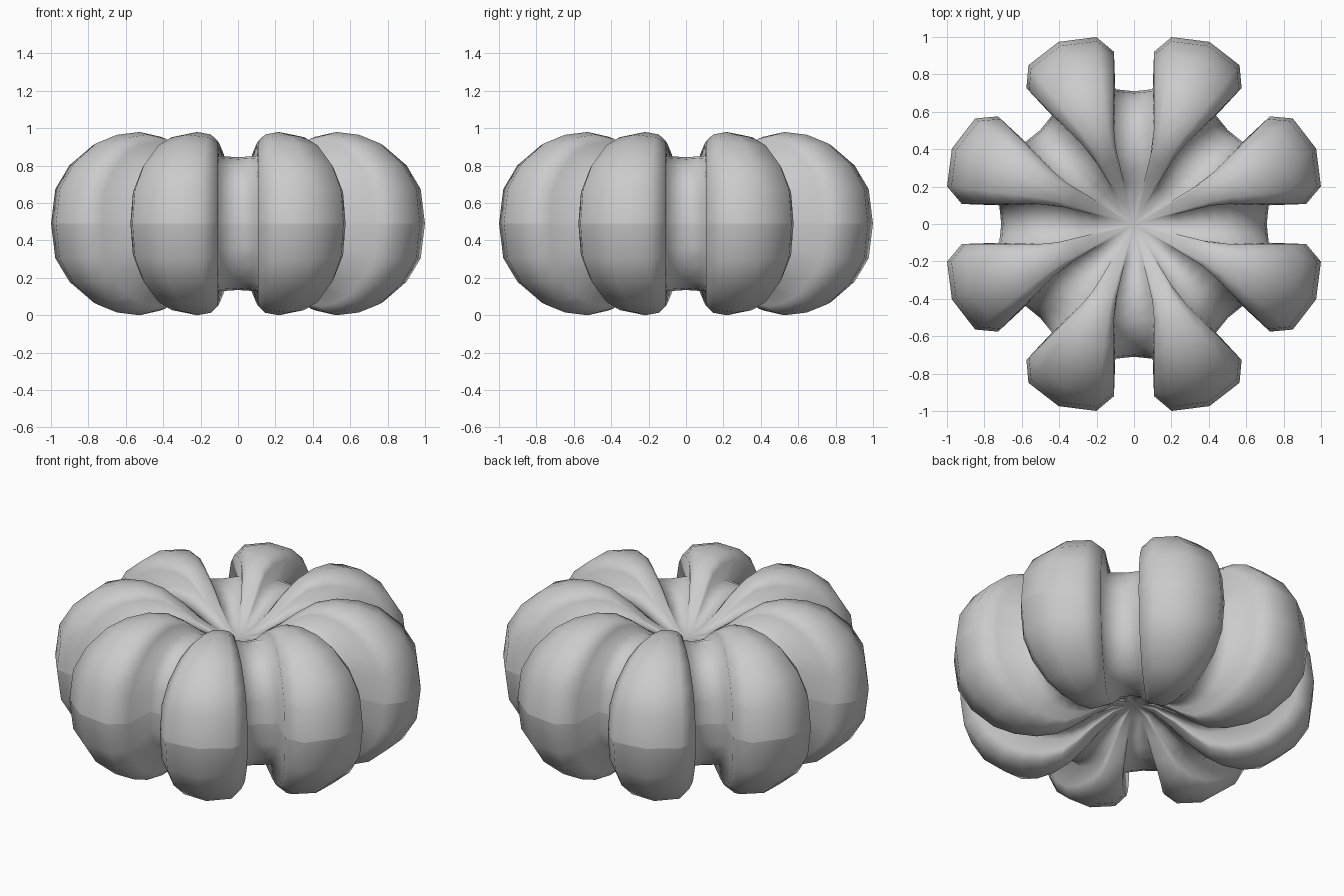
import bpy, bmesh
from math import asin, cos, sin, radians

cube = bpy.data.objects.get("Cube")
if cube:
    bpy.data.objects.remove(cube, do_unlink=True)

LOBES = 8
HALF = radians(22.5)
MID = 0.49

# Upper meridian curves (radius, height): along a lobe crest and a groove floor
crest = [(1.054, .49), (1.03, .68), (.95, .81), (.82, .92), (.70, .965),
         (.57, .98), (.45, .955), (.35, .89), (.24, .80), (.12, .725)]
groove = [(.71, .49), (.70, .62), (.66, .72), (.58, .80), (.51, .835),
          (.43, .845), (.36, .84), (.29, .815), (.22, .775), (.12, .725)]
CENTRE = 0.70


def section(g, c):
    """Points (angle, radius, height) across one lobe, groove to groove."""
    def blend(k):
        return g[0] + (c[0] - g[0]) * k, g[1] + (c[1] - g[1]) * k

    def wall(k, width):
        return min(asin(min(width / blend(k)[0], 1)), HALF * .6)

    foot, side = wall(.05, .1), wall(.63, .107)
    shoulder = side + .3 * (HALF - side)
    half = [(0, 0), (foot, .05), (side, .63), (shoulder, .9), (HALF, 1)]
    full = half + [(2 * HALF - a, k) for a, k in half[-2:0:-1]]
    return [(a, *blend(k)) for a, k in full]


def ring(bm, g, c, flip):
    verts = []
    for i in range(LOBES):
        for a, r, z in section(g, c):
            a += i * 2 * HALF
            verts.append(bm.verts.new((r * cos(a), r * sin(a), 2 * MID - z if flip else z)))
    return verts


# Ribbed body: rings from the lower dimple, round the outside, to the upper dimple
bm = bmesh.new()
pairs = list(zip(groove, crest))
rings = [ring(bm, g, c, True) for g, c in pairs[:0:-1]]
rings += [ring(bm, g, c, False) for g, c in pairs]
n = len(rings[0])
for low, high in zip(rings, rings[1:]):
    for i in range(n):
        j = (i + 1) % n
        bm.faces.new((low[i], low[j], high[j], high[i]))

# Dimple centres
for loop, z in ((rings[0], 2 * MID - CENTRE), (rings[-1], CENTRE)):
    tip = bm.verts.new((0, 0, z))
    for i in range(n):
        bm.faces.new((loop[i], loop[(i + 1) % n], tip))
bmesh.ops.recalc_face_normals(bm, faces=bm.faces)

# Smooth halves that meet in a hard line round the middle
for f in bm.faces:
    f.smooth = True
for e in bm.edges:
    e.smooth = not all(abs(v.co.z - MID) < 1e-4 for v in e.verts)

mesh = bpy.data.meshes.new("ribbed_body")
bm.to_mesh(mesh)
bm.free()
body = bpy.data.objects.new("ribbed_body", mesh)
bpy.context.collection.objects.link(body)

# Plain grey
grey = bpy.data.materials.new("light_grey")
grey.use_nodes = True
grey.diffuse_color = (.6, .6, .6, 1)
grey.node_tree.nodes["Principled BSDF"].inputs["Base Color"].default_value = (.6, .6, .6, 1)
mesh.materials.append(grey)
